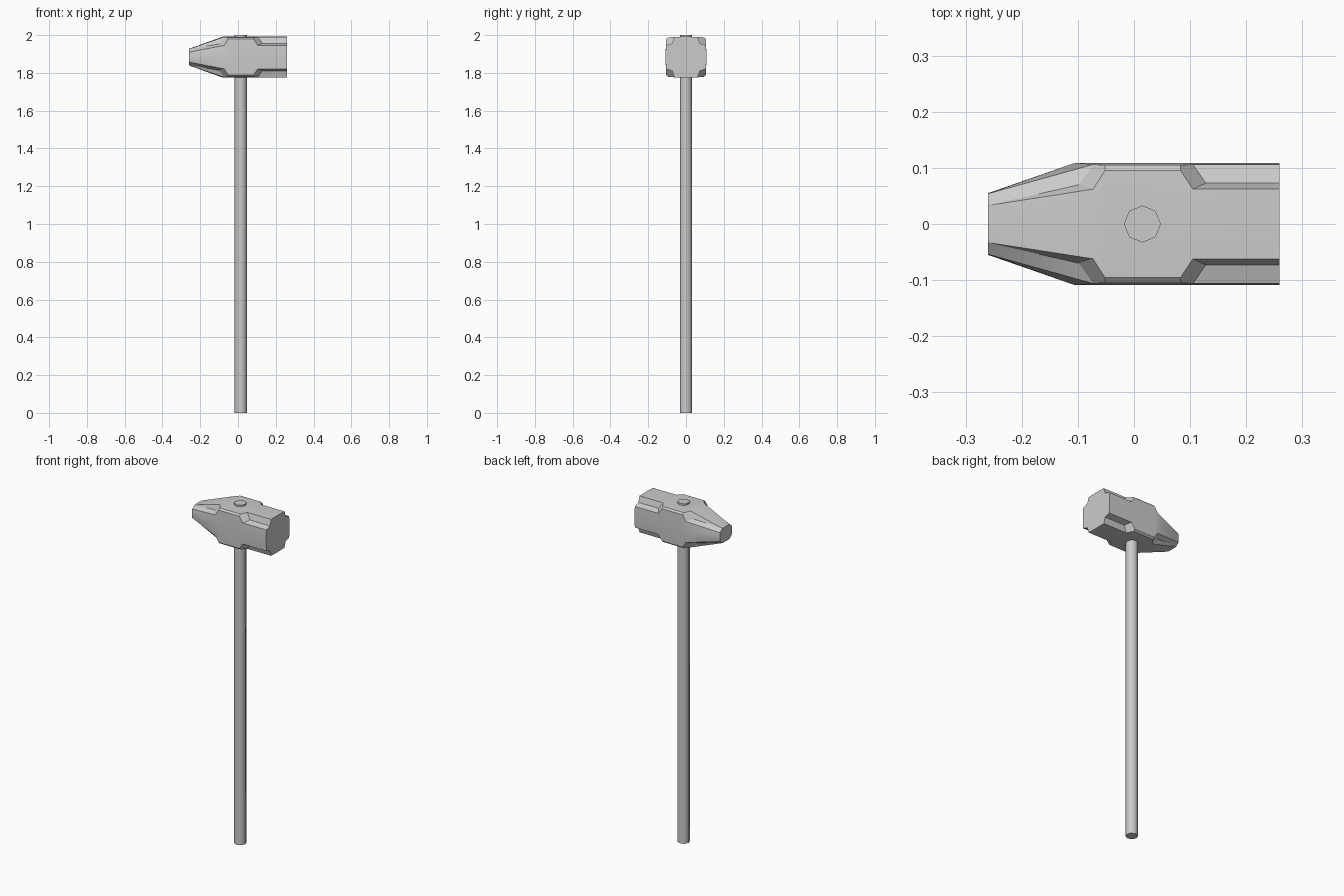
import bpy, bmesh, math

cube = bpy.data.objects.get("Cube")
if cube:
    bpy.data.objects.remove(cube, do_unlink=True)

GREY = (0.6, 0.6, 0.6, 1.0)
steel = bpy.data.materials.new("plain grey")
steel.use_nodes = True
steel.diffuse_color = GREY
steel.node_tree.nodes["Principled BSDF"].inputs["Base Color"].default_value = GREY


def finish(name, bm, location):
    """Turn a bmesh into a named, coloured object."""
    bmesh.ops.recalc_face_normals(bm, faces=bm.faces)
    mesh = bpy.data.meshes.new(name)
    bm.to_mesh(mesh)
    bm.free()
    mesh.materials.append(steel)
    obj = bpy.data.objects.new(name, mesh)
    obj.location = location
    bpy.context.collection.objects.link(obj)
    return obj


def smooth(obj, degrees):
    bpy.ops.object.select_all(action='DESELECT')
    obj.select_set(True)
    bpy.context.view_layer.objects.active = obj
    bpy.ops.object.shade_smooth_by_angle(angle=math.radians(degrees))


# Handle: straight eight-sided shaft through the head
bm = bmesh.new()
bmesh.ops.create_cone(bm, cap_ends=True, segments=8, radius1=0.033, radius2=0.033, depth=2)
handle = finish("handle", bm, (0.015, 0, 1))
smooth(handle, 50)

# Head: one quarter, t = top middle, a = top edge, f = notch corner,
# b = side edge, s = side middle; numbers run from peen to striking face
H, W = 0.1085, 0.109
PEEN, FACE = -0.26, 0.259
points = {
    "o0": (PEEN, 0, 0), "t0": (PEEN, 0, 0.044), "a0": (PEEN, 0.033, 0.043),
    "b0": (PEEN, 0.054, 0.026), "s0": (PEEN, 0.055, 0),
    "t1": (-0.08, 0, H), "s1": (-0.105, W, 0), "f1": (-0.098, 0.07, 0.07),
    "f4": (0.128, 0.073, 0.073), "f5": (FACE, 0.073, 0.073), "o5": (FACE, 0, 0),
}
for i, x in ((2, -0.052), (3, 0.083), (4, 0.105), (5, FACE)):
    points[f"t{i}"] = (x, 0, H)
    points[f"s{i}"] = (x, W, 0)
for i, x in ((1, -0.073), (4, 0.105), (5, FACE)):   # narrow, beside notches
    points[f"a{i}"] = (x, 0.062, 0.107)
    points[f"b{i}"] = (x, 0.106, 0.062)
for i, x in ((2, -0.052), (3, 0.083)):              # wide, around the eye
    points[f"a{i}"] = (x, 0.095, 0.104)
    points[f"b{i}"] = (x, 0.105, 0.095)

faces = ["a2 a3 b3 b2",                              # middle chamfer
         "a1 a2 b2 b1 f1", "a3 a4 f4 b4 b3",         # notch end walls
         "a4 a5 f5 f4", "f4 f5 b5 b4",               # striking end notch
         "a0 a1 f1", "a0 f1 b0", "f1 b1 b0",         # peen notch
         "o0 t0 a0 b0 s0", "o5 t5 a5 f5 b5 s5"]      # end caps
for i in range(5):
    faces += [f"t{i} t{i+1} a{i+1} a{i}", f"b{i} b{i+1} s{i+1} s{i}"]

bm = bmesh.new()
verts = {key: bm.verts.new(co) for key, co in points.items()}
for face in faces:
    bm.faces.new([verts[key] for key in face.split()])
# Reflect the quarter to all four corners
for axis in (1, 2):
    copy = bmesh.ops.duplicate(bm, geom=bm.verts[:] + bm.edges[:] + bm.faces[:])["geom"]
    for v in copy:
        if isinstance(v, bmesh.types.BMVert):
            v.co[axis] *= -1
    bmesh.ops.remove_doubles(bm, verts=bm.verts[:], dist=0.0005)
head = finish("hammer_head", bm, (0, 0, 1.8835))
smooth(head, 25)
